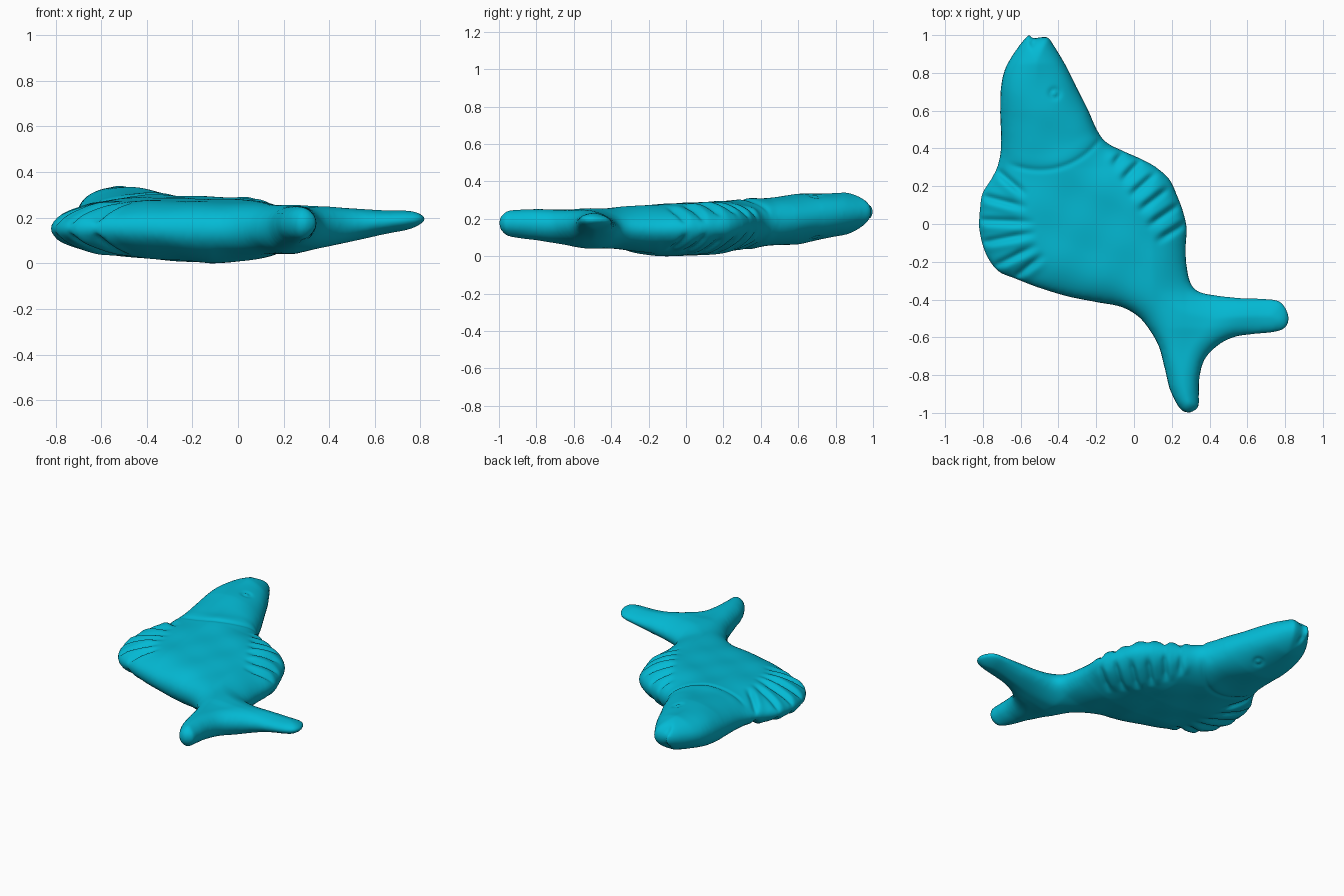
import bpy, bmesh, math
from mathutils import Vector, kdtree
from mathutils.geometry import delaunay_2d_cdt

if "Cube" in bpy.data.objects:
    bpy.data.objects.remove(bpy.data.objects["Cube"])

# Outline of the fish seen from above (clockwise from the mouth)
OUT = [(-.56, 1), (-.535, .985), (-.46, .99), (-.42, .94), (-.36, .84), (-.30, .72), (-.24, .60),
       (-.19, .49), (-.14, .43), (-.05, .385), (.04, .345), (.12, .30), (.19, .235), (.23, .15),
       (.26, .07), (.28, -.02), (.275, -.13), (.28, -.22), (.30, -.31), (.34, -.355), (.42, -.375),
       (.55, -.39), (.68, -.395), (.76, -.405), (.80, -.44), (.82, -.50), (.80, -.55), (.74, -.573),
       (.62, -.585), (.53, -.60), (.45, -.64), (.38, -.71), (.35, -.80), (.345, -.90), (.34, -.97),
       (.29, -1), (.24, -.975), (.19, -.88), (.16, -.76), (.13, -.65), (.08, -.56), (.02, -.49),
       (-.07, -.44), (-.20, -.415), (-.35, -.385), (-.50, -.34), (-.63, -.29), (-.72, -.25),
       (-.785, -.16), (-.82, -.03), (-.815, .10), (-.80, .17), (-.75, .25), (-.72, .32),
       (-.705, .42), (-.71, .60), (-.705, .73), (-.68, .83), (-.62, .93)]


def smooth_loop(pts, step=.011):
    """Closed Catmull-Rom curve with even spacing."""
    p = [Vector(q) for q in pts]
    res = []
    for i in range(len(p)):
        a, b, c, d = (p[(i + k - 1) % len(p)] for k in range(4))
        n = max(2, round((c - b).length / step))
        for k in range(n):
            t = k / n
            res.append(.5 * (2 * b + (c - a) * t + (2 * a - 5 * b + 4 * c - d) * t * t
                             + (3 * b - a - 3 * c + d) * t ** 3))
    return res


def curve(pts, v):
    """Interpolated value from (position, value) pairs."""
    if v <= pts[0][0]:
        return pts[0][1]
    for (a, fa), (b, fb) in zip(pts, pts[1:]):
        if v <= b:
            return fa + (fb - fa) * (v - a) / (b - a)
    return pts[-1][1]


# Side profile: top height, bottom height and edge rounding along y
TOP = [(-1, .25), (-.6, .25), (-.35, .265), (0, .283), (.3, .30), (.6, .33), (.85, .343), (1, .325)]
BOT = [(-1, .10), (-.8, .085), (-.6, .05), (-.4, .025), (-.15, .0), (.05, .0), (.3, .02), (.6, .065),
       (.85, .11), (1, .15)]
ROUND = [(-1, .08), (-.6, .10), (-.35, .19), (0, .29), (.3, .27), (.5, .22), (.8, .19), (1, .13)]
# Belly bowl and sloping left fin, along x
LIFT = [(-.82, .06), (-.6, .04), (-.4, .02), (-.12, 0), (.1, .015), (.3, .025)]
DROP = [(-.82, .04), (-.6, .015), (-.4, 0), (.1, 0), (.28, .02)]

# Fin creases, inner end to outer end
CREASES = [((-.58, .16), (-.72, .28)), ((-.58, .09), (-.81, .15)), ((-.55, .01), (-.84, .02)),
           ((-.54, -.05), (-.81, -.10)), ((-.53, -.12), (-.75, -.23)), ((-.49, -.17), (-.65, -.30))]
# The right fin repeats one slanted crease along a line
CREASES += [((-.11 + .047 * i, .31 - .08 * i), (-.04 + .062 * i, .40 - .08 * i)) for i in range(6)]
CREASES = [(Vector(a), Vector(b)) for a, b in CREASES]
GILL, GILL_R = Vector((-.5, .68)), .395
EYE = Vector((-.42, .69))


def bump(dist, width):
    return math.exp(-(dist / width) ** 2)


def relief(p):
    """Pressed-in fin creases, gill step, eye, mouth and uneven clay."""
    h = 0
    for a, b in CREASES:
        ab = b - a
        t = (p - a).dot(ab) / ab.length_squared
        u = ab.normalized()
        side = u.x * (p.y - a.y) - u.y * (p.x - a.x)
        fade = max(0, min(1, (t + .1) / .4)) * max(0, min(1, (1.4 - t) / .4))
        h -= .022 * fade * bump(side, .016)
        h += .007 * fade * bump(side - .036, .022)
    if p.y < .5 and p.x > -.68:
        s = (p - GILL).length - GILL_R
        fade = min(1, (.5 - p.y) / .06) * min(1, (p.x + .68) / .08)
        h -= .010 * fade * bump(s, .010)
        h += .004 * fade * bump(s + .04, .04)
    e = (p - EYE).length
    h += .006 * bump(e, .014) - .010 * bump(e - .022, .010)
    if p.y > .93:
        h -= .03 * bump(p.x + .537, .013) * min(1, (p.y - .93) / .04)
    return h + .003 * math.sin(17 * p.x + 5 * p.y) * math.sin(19 * p.y - 6 * p.x)


# Flat triangulation: outline, two rim rings, inner grid
loop = smooth_loop(OUT)
n = len(loop)
kd = kdtree.KDTree(n)
for i, p in enumerate(loop):
    kd.insert((p.x, p.y, 0), i)
kd.balance()


def edge_dist(p):
    return kd.find((p.x, p.y, 0))[2]


pts = list(loop)
for off in (.004, .012):
    for i in range(n):
        t = (loop[(i + 1) % n] - loop[i - 1]).normalized()
        q = loop[i] + Vector((t.y, -t.x)) * off
        if edge_dist(q) > off * .9:
            pts.append(q)
S = .0115
for i in range(-75, 76):
    for j in range(-100, 101):
        q = Vector((S * (i + .5 * (j % 2)), S * .87 * j))
        if edge_dist(q) > .02:
            pts.append(q)
verts, _, faces, *_ = delaunay_2d_cdt(pts, [(i, (i + 1) % n) for i in range(n)], [], 1, 1e-6)

# Inflate into a top and a bottom skin sharing the rim
bm = bmesh.new()
skin = {}


def point(i, sign):
    p = verts[i]
    d = edge_dist(p)
    key = (i, sign if d > 1e-5 else 0)
    if key not in skin:
        tail = max(0, min(1, (p.x - .25) / .55))
        body = max(0, min(1, (.6 - p.y) / .3, (p.y + .55) / .2))
        top = curve(TOP, p.y) - .02 * tail - body * curve(DROP, p.x)
        bot = curve(BOT, p.y) + body * curve(LIFT, p.x) * (1 - tail)
        bot += (.155 - bot) * tail
        k = 1 - min(d / curve(ROUND, p.y), 1)
        half = (top - bot) / 2 * math.sqrt(1 - k * k) + relief(p) * min(1, d / .03)
        skin[key] = bm.verts.new((p.x, p.y, (top + bot) / 2 + key[1] * half))
    return skin[key]


for f in faces:
    for sign in (1, -1):
        vs = [point(i, sign) for i in f]
        if len(set(vs)) == 3 and not bm.faces.get(vs):
            bm.faces.new(vs)
bmesh.ops.recalc_face_normals(bm, faces=bm.faces)
for _ in range(2):
    bmesh.ops.smooth_vert(bm, verts=bm.verts, factor=.4, use_axis_x=True, use_axis_y=True, use_axis_z=True)
low = min(v.co.z for v in bm.verts)
bmesh.ops.translate(bm, verts=bm.verts, vec=(0, 0, -low))
for f in bm.faces:
    f.smooth = True

mesh = bpy.data.meshes.new("fish_body")
bm.to_mesh(mesh)
bm.free()
fish = bpy.data.objects.new("fish_body", mesh)
bpy.context.collection.objects.link(fish)
teal = bpy.data.materials.new("teal")
teal.diffuse_color = (.001, .49, .66, 1)
teal.use_nodes = True
teal.node_tree.nodes["Principled BSDF"].inputs["Base Color"].default_value = teal.diffuse_color
mesh.materials.append(teal)
